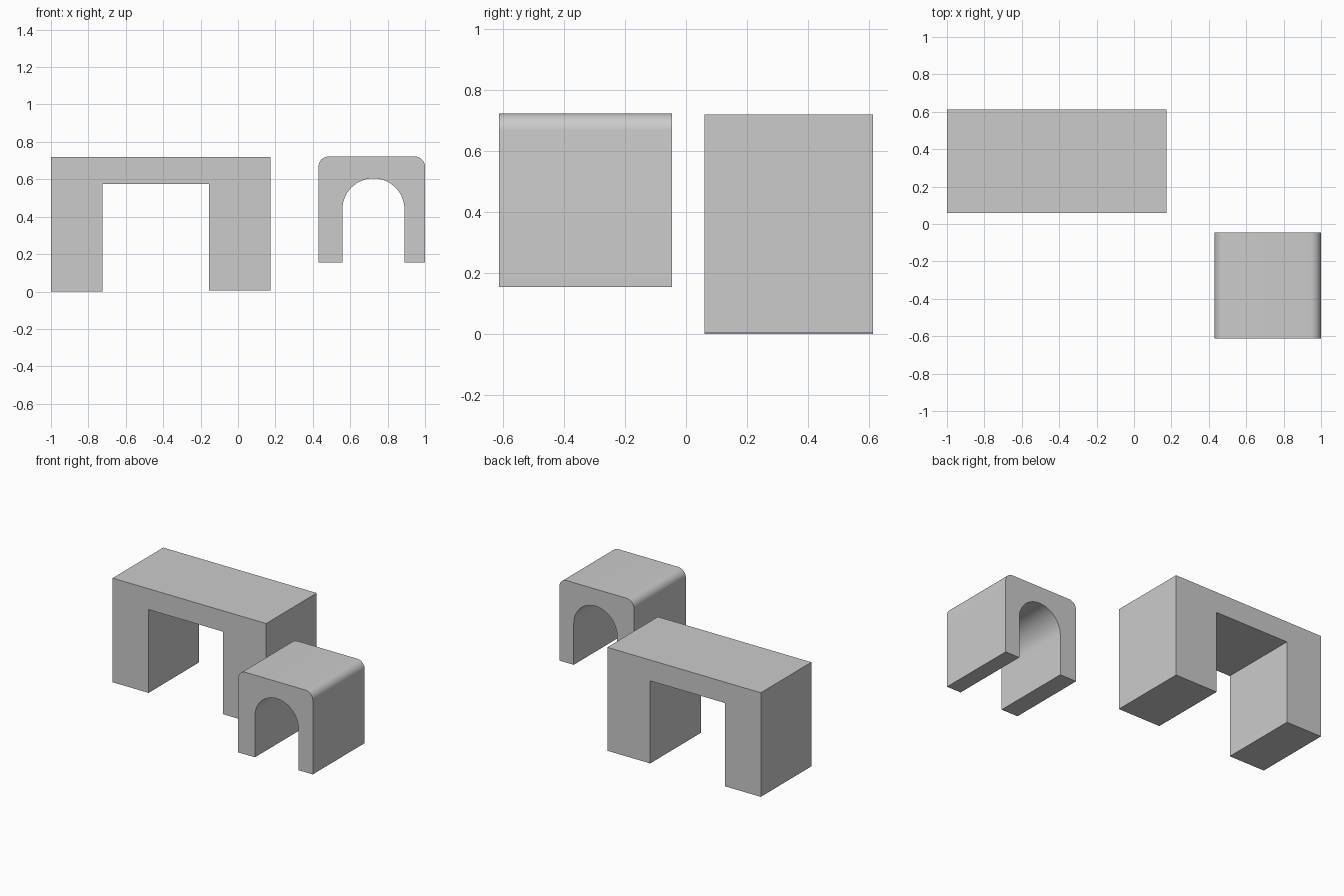
import bpy, bmesh
from math import sin, cos, radians

if "Cube" in bpy.data.objects:
    bpy.data.objects.remove(bpy.data.objects["Cube"])


def arc(cx, cz, r, start, end, n):
    """Points along a circular arc in the x-z plane, angles in degrees."""
    return [(cx + r * cos(radians(start + (end - start) * i / n)),
             cz + r * sin(radians(start + (end - start) * i / n)))
            for i in range(n + 1)]


def extrude_profile(name, profile, y0, y1):
    """Turn an x-z outline into a solid running from y0 to y1."""
    bm = bmesh.new()
    face = bm.faces.new([bm.verts.new((x, y0, z)) for x, z in profile])
    res = bmesh.ops.extrude_face_region(bm, geom=[face])
    verts = [v for v in res["geom"] if isinstance(v, bmesh.types.BMVert)]
    bmesh.ops.translate(bm, verts=verts, vec=(0, y1 - y0, 0))
    bmesh.ops.recalc_face_normals(bm, faces=bm.faces)
    mesh = bpy.data.meshes.new(name)
    bm.to_mesh(mesh)
    bm.free()
    obj = bpy.data.objects.new(name, mesh)
    bpy.context.collection.objects.link(obj)
    return obj


# Wide block with a square opening; the right leg is a touch shorter
extrude_profile("square_bridge", [
    (-1.0, 0.0), (-0.725, 0.0), (-0.725, 0.575), (-0.155, 0.575),
    (-0.155, 0.005), (0.173, 0.005), (0.173, 0.719), (-1.0, 0.719),
], 0.06, 0.612)

# Smaller block with rounded top edges and a round-headed opening
left, right, bottom, top, r = 0.43, 1.0, 0.155, 0.7225, 0.056
opening = arc(0.724, 0.439, 0.166, 180, 0, 32)
arch = extrude_profile("round_arch", [
    (left, bottom), (0.558, bottom), *opening, (0.89, bottom), (right, bottom),
    *arc(right - r, top - r, r, 0, 90, 10),
    *arc(left + r, top - r, r, 90, 180, 10),
], -0.612, -0.046)

# Smooth the curved surfaces only
bpy.context.view_layer.objects.active = arch
arch.select_set(True)
bpy.ops.object.shade_smooth_by_angle(angle=radians(30))
